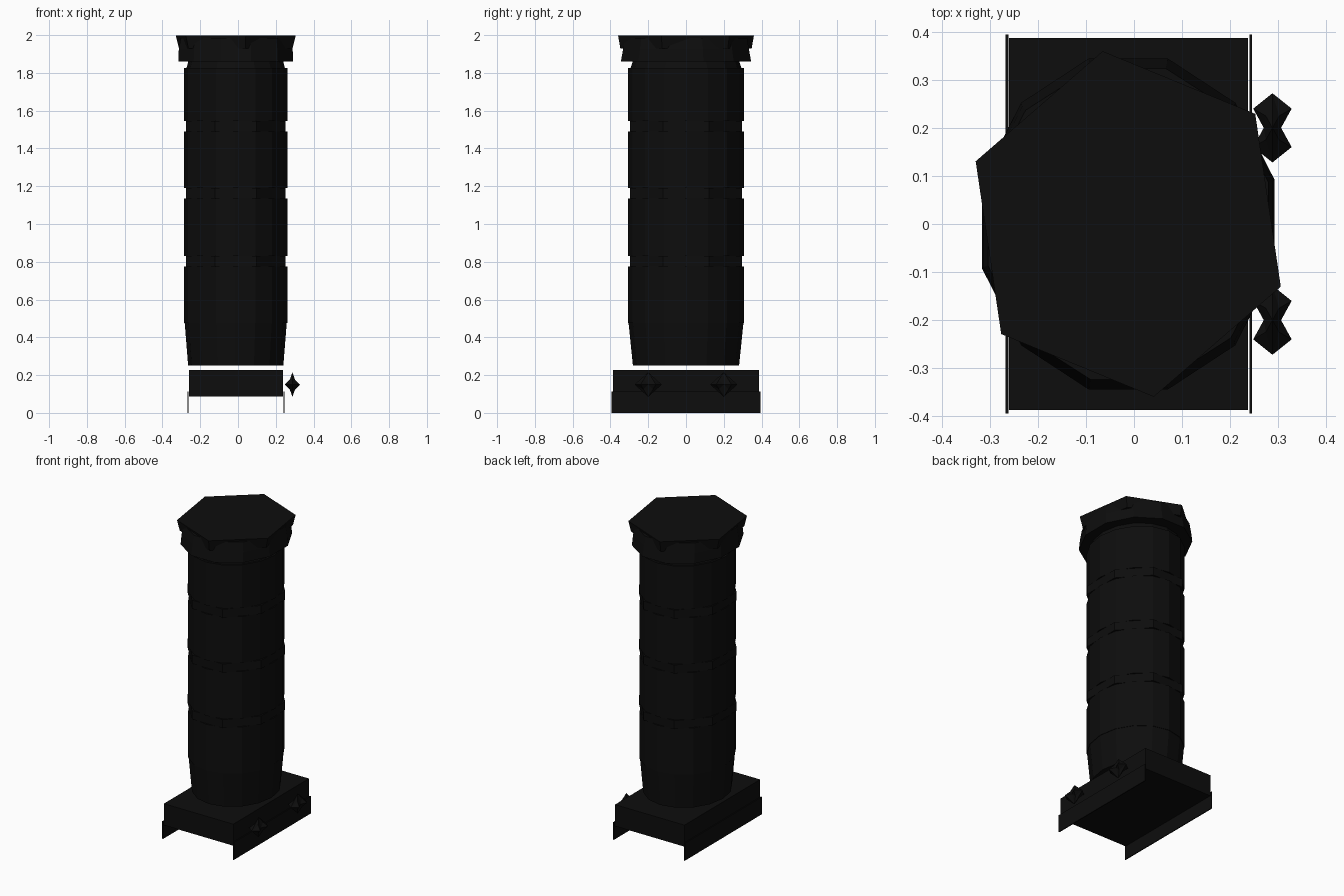
import bpy, bmesh
from math import cos, sin, radians, tau
from mathutils import Vector

if "Cube" in bpy.data.objects:
    bpy.data.objects.remove(bpy.data.objects["Cube"])

# Single near-black colour
black = bpy.data.materials.new("matte_black")
black.use_nodes = True
colour = (0.004, 0.004, 0.004, 1)
black.diffuse_color = colour
black.node_tree.nodes["Principled BSDF"].inputs["Base Color"].default_value = colour

CENTRE_X = -0.012


def finish(name, bm):
    bmesh.ops.recalc_face_normals(bm, faces=bm.faces[:])
    mesh = bpy.data.meshes.new(name)
    bm.to_mesh(mesh)
    bm.free()
    mesh.materials.append(black)
    ob = bpy.data.objects.new(name, mesh)
    bpy.context.collection.objects.link(ob)
    return ob


def ring(bm, rx, ry, z, sides, turn):
    angles = [radians(turn) + tau * i / sides for i in range(sides)]
    return [bm.verts.new((CENTRE_X + rx * cos(a), ry * sin(a), z)) for a in angles]


def column_part(name, levels, sides, turn=0):
    """Closed oval prism through levels of (x radius, y radius, height)."""
    bm = bmesh.new()
    rings = [ring(bm, *level, sides, turn) for level in levels]
    for low, high in zip(rings, rings[1:]):
        for i in range(sides):
            j = (i + 1) % sides
            bm.faces.new((low[i], low[j], high[j], high[i]))
    bm.faces.new(rings[0])
    bm.faces.new(rings[-1])
    return finish(name, bm)


def box(name, low, high):
    bm = bmesh.new()
    bmesh.ops.create_cube(bm, size=1)
    low, high = Vector(low), Vector(high)
    for v in bm.verts:
        v.co = (low + high) / 2 + v.co * (high - low)
    return finish(name, bm)


# Base slab with a thin skirt plate along each side
box("base_slab", (-0.26, -0.387, 0.087), (0.237, 0.387, 0.226))
for side, x in (("right", -0.264), ("left", 0.243)):
    box(side + "_skirt_plate", (x - 0.003, -0.394, 0), (x + 0.003, 0.394, 0.113))

# Column: tapered foot, wide sections and narrower bands between them
RX, RY = 0.273, 0.307
column_part("column_foot", [(0.252, 0.281, 0.25), (RX - 0.003, RY - 0.003, 0.475)], 16)
bottoms, tops = (0.475, 0.83, 1.19, 1.545), (0.775, 1.135, 1.49, 1.825)
for n, (z0, z1) in enumerate(zip(bottoms, tops), 1):
    column_part(f"column_section_{n}", [(RX, RY, z0), (RX, RY, z1)], 16)
for n, (z0, z1) in enumerate(zip(tops, bottoms[1:]), 1):
    column_part(f"column_band_{n}", [(0.286, 0.32, z0), (0.286, 0.32, z1)], 8, 22.5)
column_part("column_neck", [(0.262, 0.295, 1.82), (0.25, 0.28, 1.865)], 16)

# Cap: twelve-sided rim under a six-sided lid
column_part("cap_rim", [(0.315, 0.357, 1.86), (0.312, 0.345, 1.925),
                        (0.302, 0.335, 1.985)], 12, 15)
column_part("cap_lid", [(0.322, 0.352, 1.93), (0.34, 0.364, 1.997)], 6, 39)

# Star-shaped studs on the left side of the base
for name, y in (("front_stud", -0.2), ("back_stud", 0.2)):
    bm = bmesh.new()
    for sx in (-1, 1):
        for sy in (-1, 1):
            for sz in (-1, 1):
                def point(px, py, pz):
                    return bm.verts.new((0.288 + sx * px, y + sy * py, 0.15 + sz * pz))
                tip, peak = point(0, 0.072, 0), point(0.04, 0.04, 0)
                mid, waist = point(0.014, 0.025, 0.026), point(0.018, 0, 0)
                top = point(0, 0, 0.065)
                for face in ((tip, peak, mid), (tip, mid, top),
                             (peak, waist, mid), (mid, waist, top)):
                    bm.faces.new(face)
    bmesh.ops.remove_doubles(bm, verts=bm.verts[:], dist=0.0005)
    finish(name, bm)
